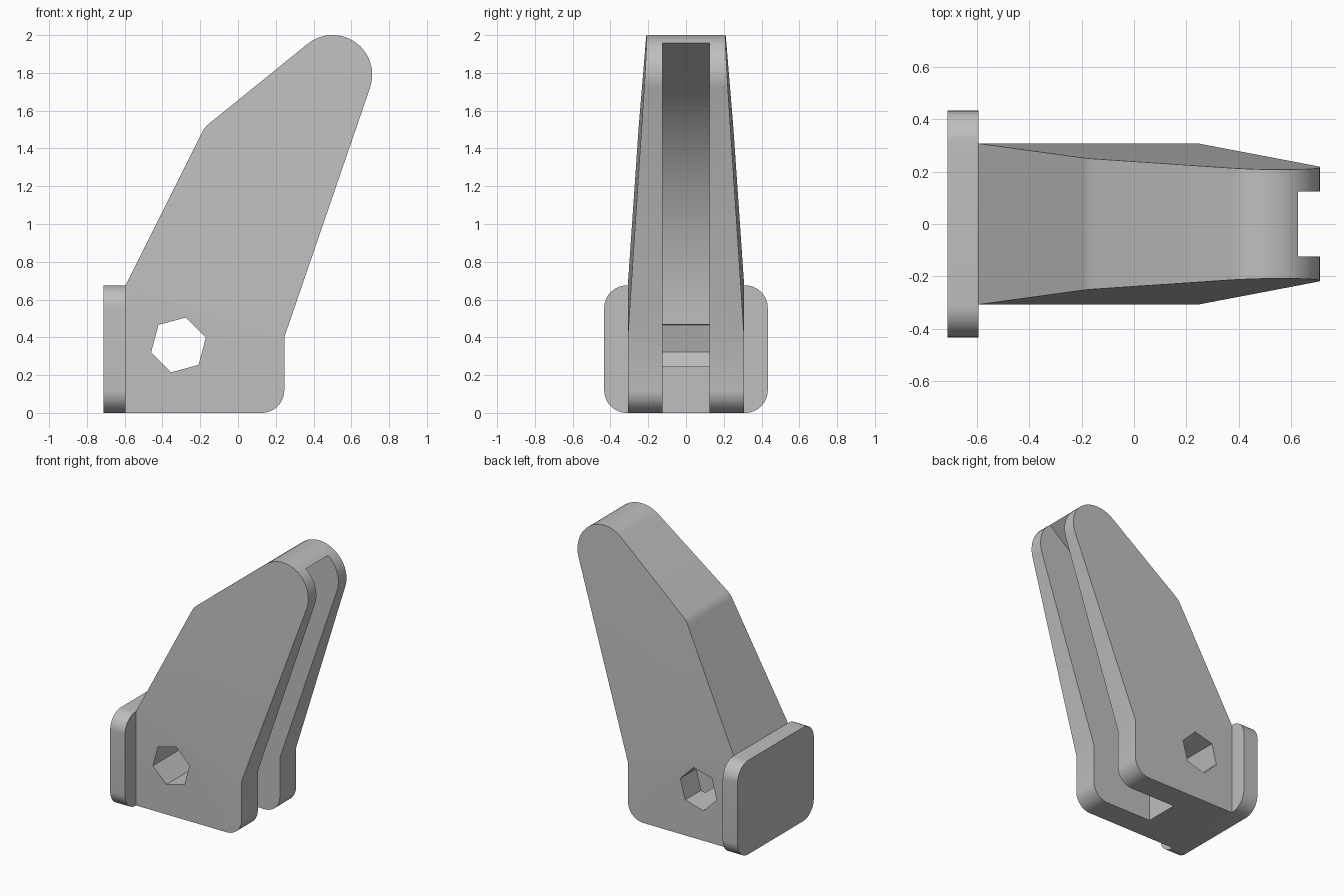
import bpy, bmesh, math
from mathutils import Vector

if "Cube" in bpy.data.objects:
    bpy.data.objects.remove(bpy.data.objects["Cube"])

grey = bpy.data.materials.new("plain_grey")
grey.use_nodes = True
COLOUR = (0.52, 0.52, 0.52, 1)
grey.diffuse_color = COLOUR
grey.node_tree.nodes["Principled BSDF"].inputs["Base Color"].default_value = COLOUR


def rounded(corners, steps=16):
    """Polygon outline from (u, v, radius) corners, each filleted by its radius."""
    out = []
    for i, (u, v, r) in enumerate(corners):
        p = Vector((u, v))
        if r == 0:
            out.append(p)
            continue
        a = (Vector(corners[i - 1][:2]) - p).normalized()
        b = (Vector(corners[(i + 1) % len(corners)][:2]) - p).normalized()
        half = a.angle(b) / 2
        centre = p + (a + b).normalized() * r / math.sin(half)
        start = p + a * r / math.tan(half) - centre
        end = p + b * r / math.tan(half) - centre
        sweep = math.atan2(start.x * end.y - start.y * end.x, start.dot(end))
        for k in range(steps + 1):
            t = sweep * k / steps
            c, s = math.cos(t), math.sin(t)
            out.append(centre + Vector((start.x * c - start.y * s, start.x * s + start.y * c)))
    return out


def prism(name, outline, place, depth, shape=None):
    """Extrude an outline by a depth vector; shape may edit the mesh."""
    bm = bmesh.new()
    face = bm.faces.new([bm.verts.new(place(p)) for p in outline])
    moved = bmesh.ops.extrude_face_region(bm, geom=[face])["geom"]
    bmesh.ops.translate(bm, vec=depth, verts=[g for g in moved if isinstance(g, bmesh.types.BMVert)])
    if shape:
        shape(bm)
    bmesh.ops.recalc_face_normals(bm, faces=bm.faces)
    mesh = bpy.data.meshes.new(name)
    bm.to_mesh(mesh)
    bm.free()
    mesh.materials.append(grey)
    obj = bpy.data.objects.new(name, mesh)
    bpy.context.collection.objects.link(obj)
    return obj


def side_prism(name, outline, half_width, shape=None):
    return prism(name, outline, lambda p: (p.x, -half_width, p.y), (0, 2 * half_width, 0), shape)


# Tapered arm: full width below the fold line, narrowing steadily above it
HALF = 0.308
fold_start, fold_end = Vector((-0.595, 0, 0.675)), Vector((0.245, 0, 0.4))
along = (fold_end - fold_start).normalized()
fold_normal = Vector((-along.z, 0, along.x))


def taper(bm):
    bmesh.ops.bisect_plane(bm, geom=bm.verts[:] + bm.edges[:] + bm.faces[:],
                           plane_co=fold_start, plane_no=fold_normal, dist=0.002)
    for v in bm.verts:
        rise = max(0, (v.co - fold_start).dot(fold_normal))
        v.co.y = math.copysign(HALF - 0.062 * rise, v.co.y)


arm = side_prism("tapered_arm", rounded([
    (-0.595, 0, 0), (0.245, 0, 0.12), (0.245, 0.4, 0),
    (0.937, 2.414, 0.21), (-0.177, 1.512, 0.13), (-0.595, 0.675, 0)]), HALF, taper)

# Slot with a curved back wall, open at the bottom and the +x side
slot = side_prism("slot_cutter", rounded([
    (-0.24, -0.2, 0), (1.2, -0.2, 0), (1.2, 2.42, 0), (-0.24, 1.255, 1.5)], 32), 0.125)

# Hexagonal cross hole
hexagon = [Vector((-0.315 + 0.15 * math.cos(a), 0.36 + 0.15 * math.sin(a)))
           for a in (math.radians(15 + 60 * k) for k in range(6))]
hole = side_prism("hex_hole_cutter", hexagon, 0.6)

for cutter in (slot, hole):
    mod = arm.modifiers.new(cutter.name, "BOOLEAN")
    mod.operation = "DIFFERENCE"
    mod.solver = "EXACT"
    mod.object = cutter
    bpy.context.view_layer.objects.active = arm
    bpy.ops.object.modifier_apply(modifier=mod.name)
    cutter.hide_render = True
    bpy.data.objects.remove(cutter)

# Rounded mounting plate
plate = prism("mounting_plate", rounded([
    (-0.433, 0, 0.12), (0.433, 0, 0.12), (0.433, 0.675, 0.12), (-0.433, 0.675, 0.12)]),
    lambda p: (-0.713, p.x, p.y), (0.118, 0, 0))

for obj in (arm, plate):
    bpy.ops.object.select_all(action="DESELECT")
    obj.select_set(True)
    bpy.context.view_layer.objects.active = obj
    bpy.ops.object.shade_smooth_by_angle(angle=math.radians(20))
